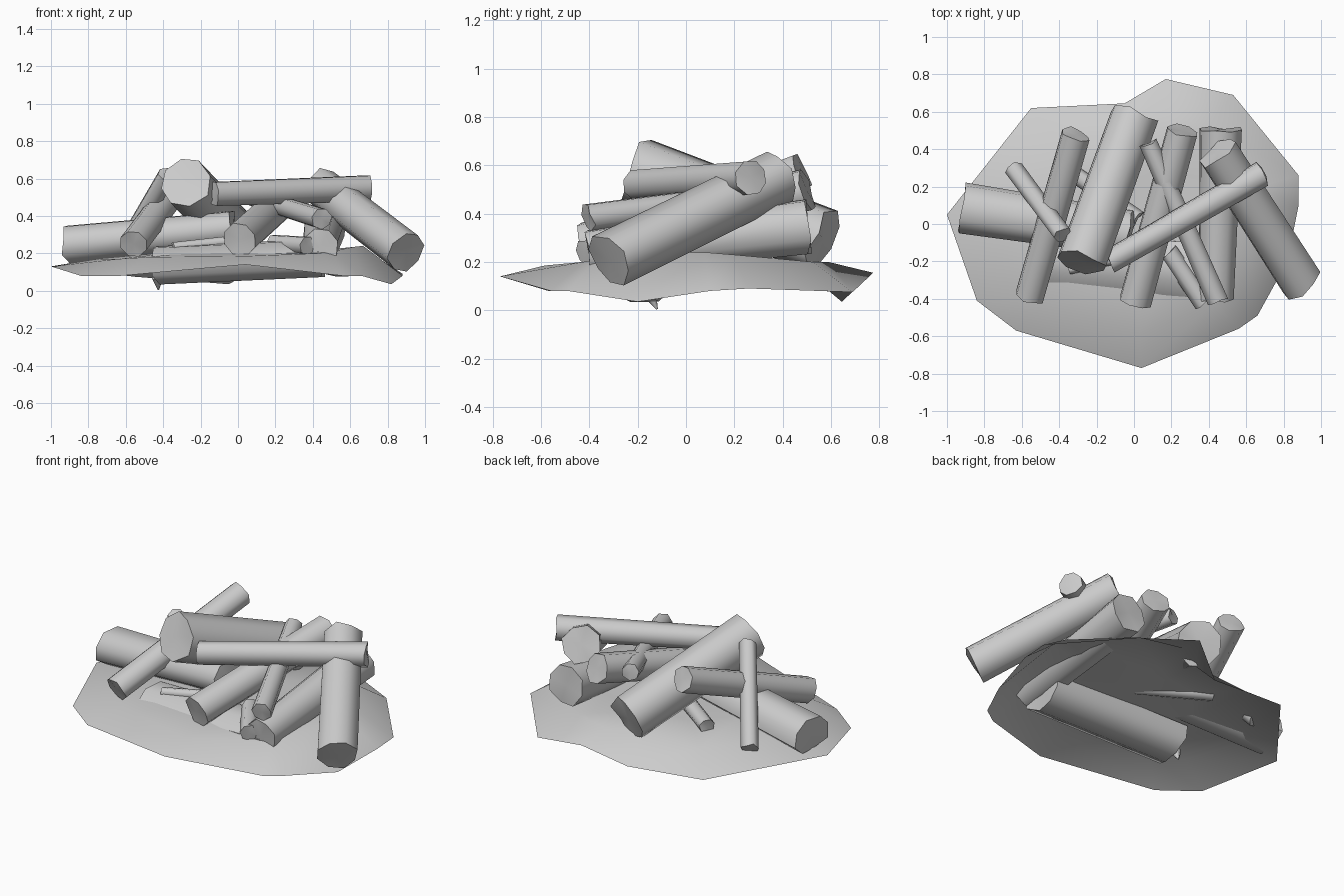
import bpy, bmesh, math, random
from mathutils import Vector

if "Cube" in bpy.data.objects:
    bpy.data.objects.remove(bpy.data.objects["Cube"])

random.seed(4)


def finish(bm, name, angle):
    bmesh.ops.recalc_face_normals(bm, faces=bm.faces)
    me = bpy.data.meshes.new(name)
    bm.to_mesh(me)
    bm.free()
    ob = bpy.data.objects.new(name, me)
    bpy.context.collection.objects.link(ob)
    bpy.ops.object.select_all(action='DESELECT')
    ob.select_set(True)
    bpy.context.view_layer.objects.active = ob
    bpy.ops.object.shade_smooth_by_angle(angle=math.radians(angle))
    return ob


# irregular low-poly log between two points, ends cut raggedly, optionally flattened
def log(name, a, b, ra, rb, flat=1.0, sides=8, rough=0.15):
    a, b = Vector(a), Vector(b)
    d = (b - a).normalized()
    u = d.cross(Vector((0, 0, 1))).normalized()
    v = u.cross(d) * flat
    wob = [random.uniform(0.97, 1.07) for _ in range(sides)]
    bm = bmesh.new()
    rings = []
    for p, r, end in ((a, ra, 1), (a.lerp(b, 0.5), (ra + rb) / 2, 0), (b, rb, 1)):
        ring = []
        for i in range(sides):
            t = 2 * math.pi * i / sides + 0.3
            jag = random.uniform(-rough, rough) * r * end
            ring.append(bm.verts.new(p + (u * math.cos(t) + v * math.sin(t)) * r * wob[i] + d * jag))
        rings.append(ring)
    for lo, hi in zip(rings, rings[1:]):
        for i in range(sides):
            j = (i + 1) % sides
            bm.faces.new((lo[i], lo[j], hi[j], hi[i]))
    for ring in (rings[0], rings[-1]):
        cv = bm.verts.new(sum((w.co for w in ring), Vector()) / sides)
        for i in range(sides):
            bm.faces.new((ring[i], ring[(i + 1) % sides], cv))
    return finish(bm, name, 58)


# ash mound: open thin shell, ragged rim rising to a plateau
# each entry: rim x, y, z and the plateau height above it
rim = [(0.04, -0.77, .14, .185), (0.56, -0.56, .08, .2), (0.66, -0.49, .08, .21),
       (0.82, -0.2, .035, .235), (0.88, 0.1, .08, .24), (0.88, 0.26, .09, .23),
       (0.53, 0.69, .075, .2), (0.17, 0.775, .155, .2), (-0.05, 0.645, .035, .19),
       (-0.55, 0.62, .075, .18), (-1.0, 0.05, .13, .17), (-0.84, -0.41, .08, .17),
       (-0.63, -0.57, .08, .18)]
bm = bmesh.new()
rings = [[bm.verts.new((x, y, z)) for x, y, z, h in rim],
         [bm.verts.new((x * .76, y * .76, h)) for x, y, z, h in rim],
         [bm.verts.new((x * .4, y * .4, .205)) for x, y, z, h in rim]]
top = bm.verts.new((0, 0.03, 0.2))
n = len(rim)
for lo, hi in zip(rings, rings[1:]):
    for i in range(n):
        j = (i + 1) % n
        bm.faces.new((lo[i], lo[j], hi[j], hi[i]))
for i in range(n):
    bm.faces.new((rings[-1][i], rings[-1][(i + 1) % n], top))
finish(bm, "ash_mound", 60)

# main logs: name, start, end, start radius, end radius, flattening
logs = [
    ("large_log", (-0.28, -0.2, .58), (0.0, 0.57, .29), .138, .135),
    ("left_log", (-0.91, 0.085, .245), (-0.02, -0.05, .335), .135, .12, .78),
    ("left_slanted_log", (-0.56, -0.39, .25), (-0.31, 0.48, .58), .077, .077),
    ("centre_log", (0.01, -0.41, .275), (0.26, 0.5, .50), .092, .088),
    ("back_right_log", (0.44, -0.41, .235), (0.465, 0.5, .345), .1, .12),
    ("right_log", (0.9, -0.32, .205), (0.45, 0.38, .55), .113, .108),
    ("top_log", (-0.13, -0.2, .52), (0.69, 0.27, .55), .066, .072),
    ("buried_log", (-0.43, -0.185, .135), (0.45, -0.25, .175), .15, .15, .72),
]
for args in logs:
    log(*args)

# thin sticks, kindling and a splinter
sticks = [
    ((-0.64, 0.29, .17), (-0.38, -0.06, .62), .05, .048),
    ((0.45, -0.41, .385), (0.08, 0.43, .50), .057, .05),
    ((0.37, -0.42, .24), (0.19, -0.15, .25), .05, .05),
    ((-0.35, -0.24, .23), (-0.08, -0.18, .26), .03, .03),
    ((-0.34, 0.28, .22), (0.02, 0.03, .24), .045, .045),
    ((-0.43, -0.15, .07), (-0.425, -0.12, .005), .03, .004),
]
for i, (a, b, ra, rb) in enumerate(sticks):
    log("stick_%d" % (i + 1), a, b, ra, rb, 1.0, 7, 0.25)
